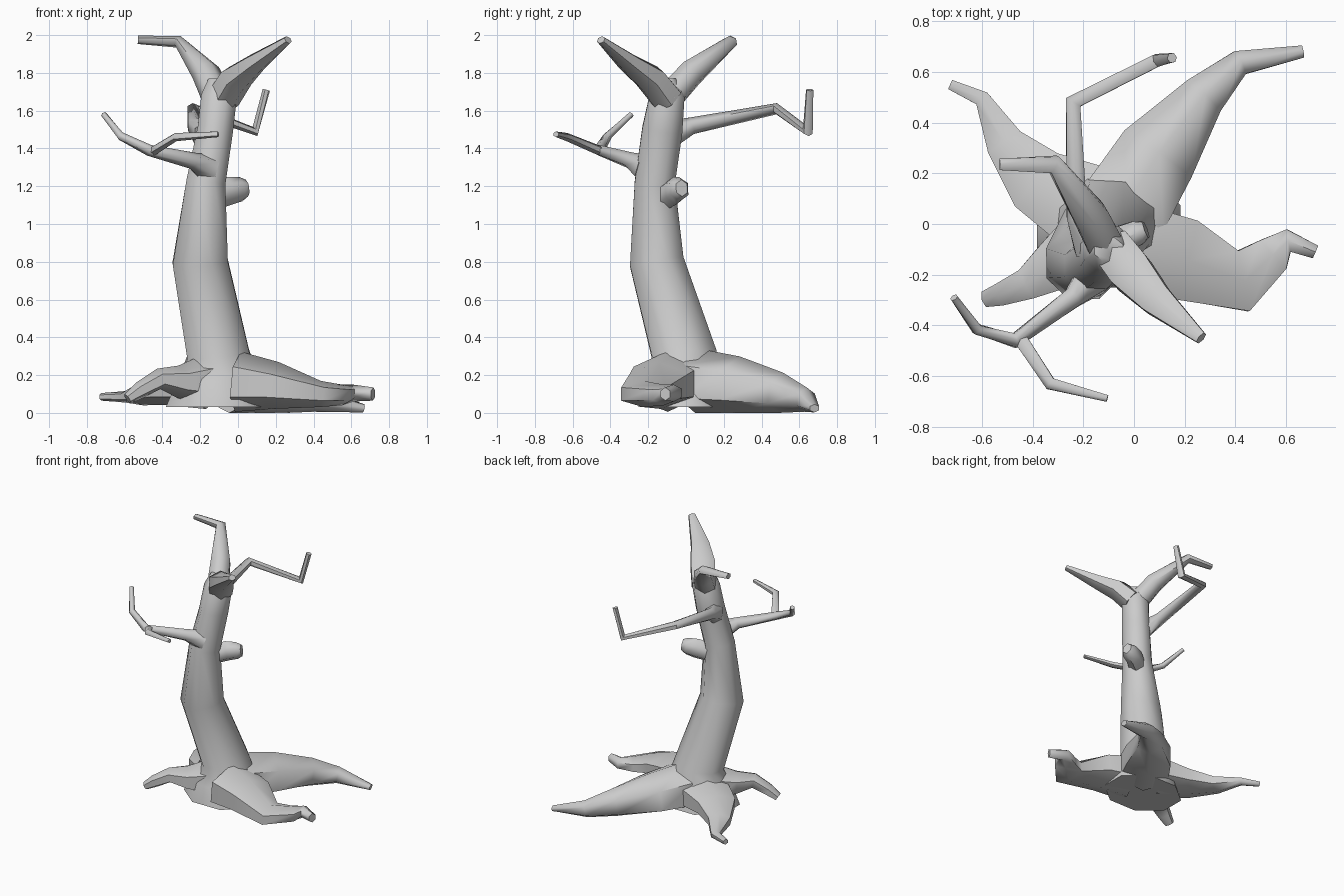
import bpy, bmesh, math
from mathutils import Vector


def limb(name, pts, sides=6, ref=(0, 0, 1), turn=0.5, hollow=0):
    """Loft polygon rings along a path; each point is x, y, z, half width, half height."""
    bm = bmesh.new()
    pos = [Vector(p[:3]) for p in pts]
    rings = []
    for i, p in enumerate(pts):
        t = Vector()
        if i > 0:
            t += (pos[i] - pos[i - 1]).normalized()
        if i < len(pts) - 1:
            t += (pos[i + 1] - pos[i]).normalized()
        t.normalize()
        side = t.cross(Vector(ref)).normalized()
        up = side.cross(t)
        ring = []
        for k in range(sides):
            a = 2 * math.pi * (k + turn) / sides
            co = pos[i] + side * p[3] * math.cos(a) / math.cos(math.pi / sides * turn) + up * p[4] * math.sin(a)
            co.z = max(co.z, 0)
            ring.append(bm.verts.new(co))
        rings.append(ring)
    for a, b in zip(rings, rings[1:]):
        for k in range(sides):
            j = (k + 1) % sides
            bm.faces.new((a[k], a[j], b[j], b[k]))
    bm.faces.new(rings[0][::-1])
    end = bm.faces.new(rings[-1])
    # sunken end for a broken stub
    if hollow:
        bm.normal_update()
        bmesh.ops.inset_region(bm, faces=[end], thickness=0.02, depth=-hollow)
    bmesh.ops.recalc_face_normals(bm, faces=bm.faces)
    me = bpy.data.meshes.new(name)
    bm.to_mesh(me)
    bm.free()
    for f in me.polygons:
        f.use_smooth = True
    me.set_sharp_from_angle(angle=math.radians(62))
    ob = bpy.data.objects.new(name, me)
    bpy.context.collection.objects.link(ob)
    return ob


# leaning trunk with a flared foot
limb("trunk", [
    (-0.10, -0.02, 0.03, 0.30, 0.25), (-0.10, -0.02, 0.16, 0.24, 0.23),
    (-0.105, -0.01, 0.31, 0.175, 0.185), (-0.20, -0.155, 0.80, 0.155, 0.155),
    (-0.17, -0.165, 1.22, 0.11, 0.115), (-0.12, -0.125, 1.50, 0.10, 0.115),
    (-0.10, -0.10, 1.68, 0.10, 0.10), (-0.10, -0.10, 1.77, 0.06, 0.05)],
    sides=8, ref=(0, 1, 0))

# crown fork
limb("crown_branch_left", [
    (-0.11, -0.09, 1.67, 0.08, 0.08), (-0.17, 0.03, 1.80, 0.075, 0.075),
    (-0.315, 0.235, 1.965, 0.04, 0.033), (-0.53, 0.235, 1.975, 0.025, 0.022)])
limb("crown_branch_right", [
    (-0.08, -0.10, 1.66, 0.09, 0.09), (-0.01, -0.19, 1.77, 0.095, 0.08),
    (0.09, -0.30, 1.85, 0.07, 0.055), (0.265, -0.45, 1.975, 0.026, 0.022)])

# thin back branch
limb("back_branch", [
    (-0.18, -0.10, 1.47, 0.06, 0.08), (-0.225, 0.03, 1.52, 0.045, 0.045),
    (-0.24, 0.48, 1.61, 0.036, 0.03), (0.09, 0.645, 1.49, 0.028, 0.028),
    (0.15, 0.655, 1.71, 0.02, 0.02)])

# forked front branch
limb("front_branch", [
    (-0.16, -0.21, 1.29, 0.08, 0.08), (-0.24, -0.29, 1.335, 0.045, 0.045),
    (-0.47, -0.46, 1.39, 0.032, 0.03), (-0.62, -0.415, 1.465, 0.023, 0.023),
    (-0.71, -0.29, 1.58, 0.016, 0.016)])
limb("front_branch_twig", [
    (-0.45, -0.45, 1.385, 0.03, 0.026), (-0.33, -0.63, 1.46, 0.027, 0.022),
    (-0.105, -0.688, 1.475, 0.015, 0.015)])

# broken stub on the right of the trunk
limb("broken_stub", [
    (-0.11, -0.10, 1.15, 0.06, 0.07), (-0.05, -0.06, 1.175, 0.06, 0.075),
    (0.015, -0.035, 1.185, 0.055, 0.065)], hollow=0.035)

# spreading roots
roots = {
    "back_right_root": [
        (-0.04, 0.06, 0.165, 0.20, 0.175), (0.09, 0.27, 0.145, 0.18, 0.155),
        (0.27, 0.50, 0.105, 0.10, 0.11), (0.415, 0.635, 0.07, 0.055, 0.065),
        (0.665, 0.68, 0.024, 0.027, 0.022)],
    "right_root": [
        (0.0, -0.10, 0.165, 0.20, 0.16), (0.20, -0.14, 0.145, 0.18, 0.125),
        (0.43, -0.225, 0.10, 0.135, 0.07), (0.55, -0.12, 0.095, 0.085, 0.055),
        (0.61, -0.065, 0.105, 0.05, 0.045), (0.715, -0.11, 0.10, 0.03, 0.035)],
    "back_left_root": [
        (-0.18, 0.06, 0.15, 0.20, 0.13), (-0.38, 0.17, 0.13, 0.15, 0.09),
        (-0.51, 0.32, 0.10, 0.085, 0.06), (-0.60, 0.495, 0.085, 0.035, 0.03),
        (-0.725, 0.55, 0.085, 0.022, 0.02)],
    "front_left_root": [
        (-0.20, -0.09, 0.17, 0.15, 0.13), (-0.32, -0.17, 0.165, 0.11, 0.085),
        (-0.42, -0.235, 0.18, 0.07, 0.055), (-0.52, -0.275, 0.12, 0.05, 0.045),
        (-0.585, -0.295, 0.075, 0.035, 0.03)],
}
for name, pts in roots.items():
    limb(name, pts)
